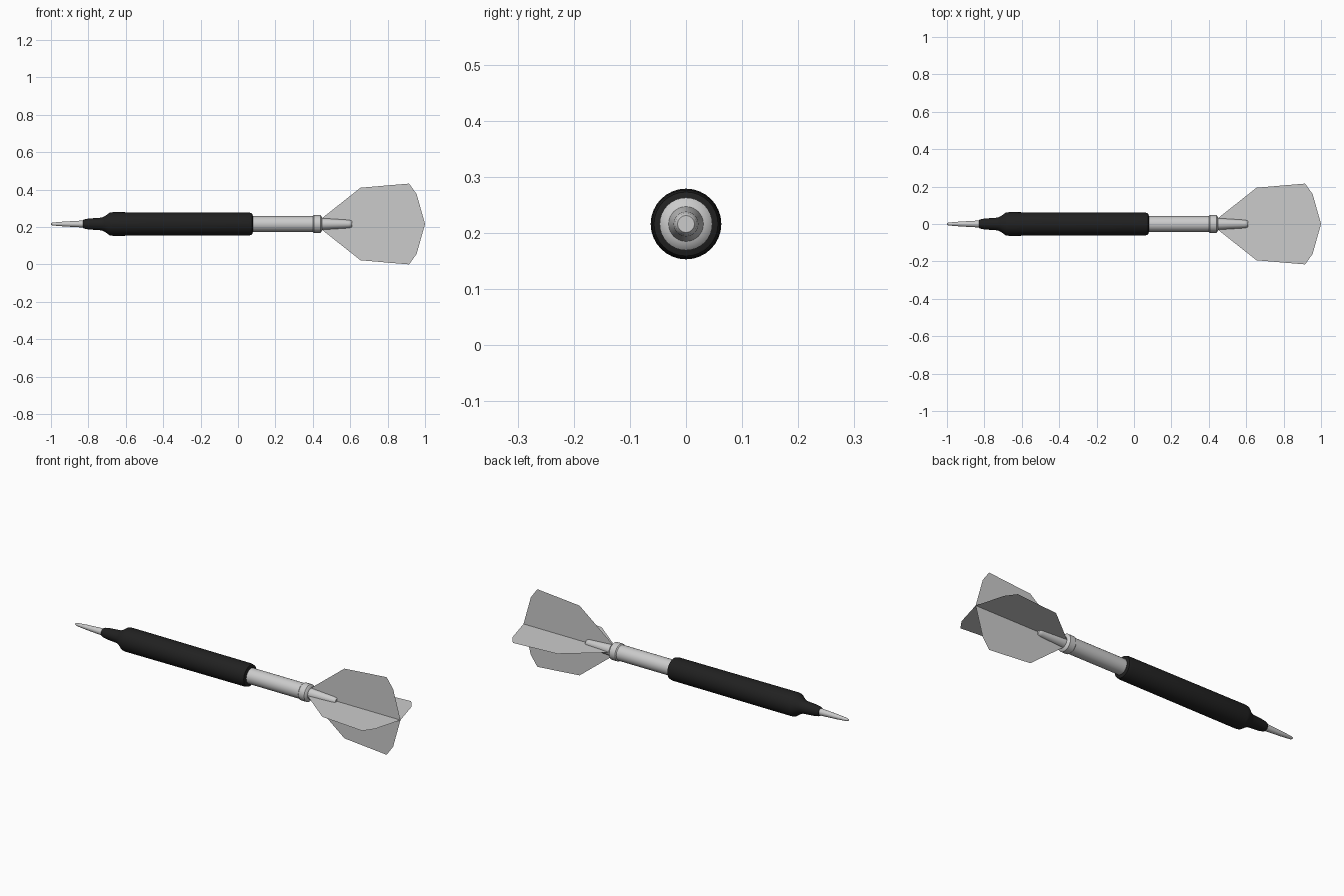
import bpy, bmesh, math
from mathutils import Matrix, Vector

if "Cube" in bpy.data.objects:
    bpy.data.objects.remove(bpy.data.objects["Cube"])

AXIS_Z = 0.216
black = bpy.data.materials.new("black_grip")
black.diffuse_color = (0.015, 0.015, 0.015, 1)
black.use_nodes = True
black.node_tree.nodes["Principled BSDF"].inputs["Base Color"].default_value = black.diffuse_color


def link(name, bm, mat=None):
    me = bpy.data.meshes.new(name)
    bm.to_mesh(me)
    bm.free()
    ob = bpy.data.objects.new(name, me)
    bpy.context.collection.objects.link(ob)
    ob.location.z = AXIS_Z
    if mat:
        me.materials.append(mat)
    return ob


def lathe(name, profile, mat=None, sides=32):
    """Revolve (x, radius) points around the long axis and cap both ends."""
    bm = bmesh.new()
    rings = []
    for x, r in profile:
        rings.append([bm.verts.new((x, r * math.cos(2 * math.pi * i / sides),
                                    r * math.sin(2 * math.pi * i / sides)))
                      for i in range(sides)])
    for a, b in zip(rings, rings[1:]):
        for i in range(sides):
            j = (i + 1) % sides
            bm.faces.new((a[i], a[j], b[j], b[i]))
    bm.faces.new(rings[0])
    bm.faces.new(rings[-1])
    bmesh.ops.recalc_face_normals(bm, faces=bm.faces)
    ob = link(name, bm, mat)
    bpy.context.view_layer.objects.active = ob
    ob.select_set(True)
    bpy.ops.object.shade_smooth_by_angle(angle=math.radians(30))
    ob.select_set(False)
    return ob


# Point, grip barrel and shaft
lathe("point", [(-1.0, 0.004), (-0.99, 0.008), (-0.93, 0.013), (-0.82, 0.019), (-0.80, 0.019)])
lathe("barrel", [(-0.83, 0.019), (-0.825, 0.024), (-0.80, 0.029), (-0.73, 0.034), (-0.715, 0.040),
                 (-0.685, 0.061), (-0.67, 0.063), (0.06, 0.061), (0.075, 0.057), (0.08, 0.042)], black)
lathe("shaft", [(0.07, 0.042), (0.40, 0.042), (0.405, 0.047), (0.44, 0.047), (0.447, 0.040),
                (0.45, 0.031), (0.59, 0.022), (0.605, 0.019), (0.61, 0.015)])

# Four thin flight fins around the axis
OUTLINE = [(0.41, 0), (0.655, 0.194), (0.915, 0.216), (0.955, 0.16), (1.0, 0)]
for k, name in enumerate(("flight_top", "flight_front", "flight_bottom", "flight_back")):
    turn = Matrix.Rotation(k * math.pi / 2, 3, 'X')
    bm = bmesh.new()
    bm.faces.new([bm.verts.new(turn @ Vector((x, 0, r))) for x, r in OUTLINE])
    link(name, bm)
